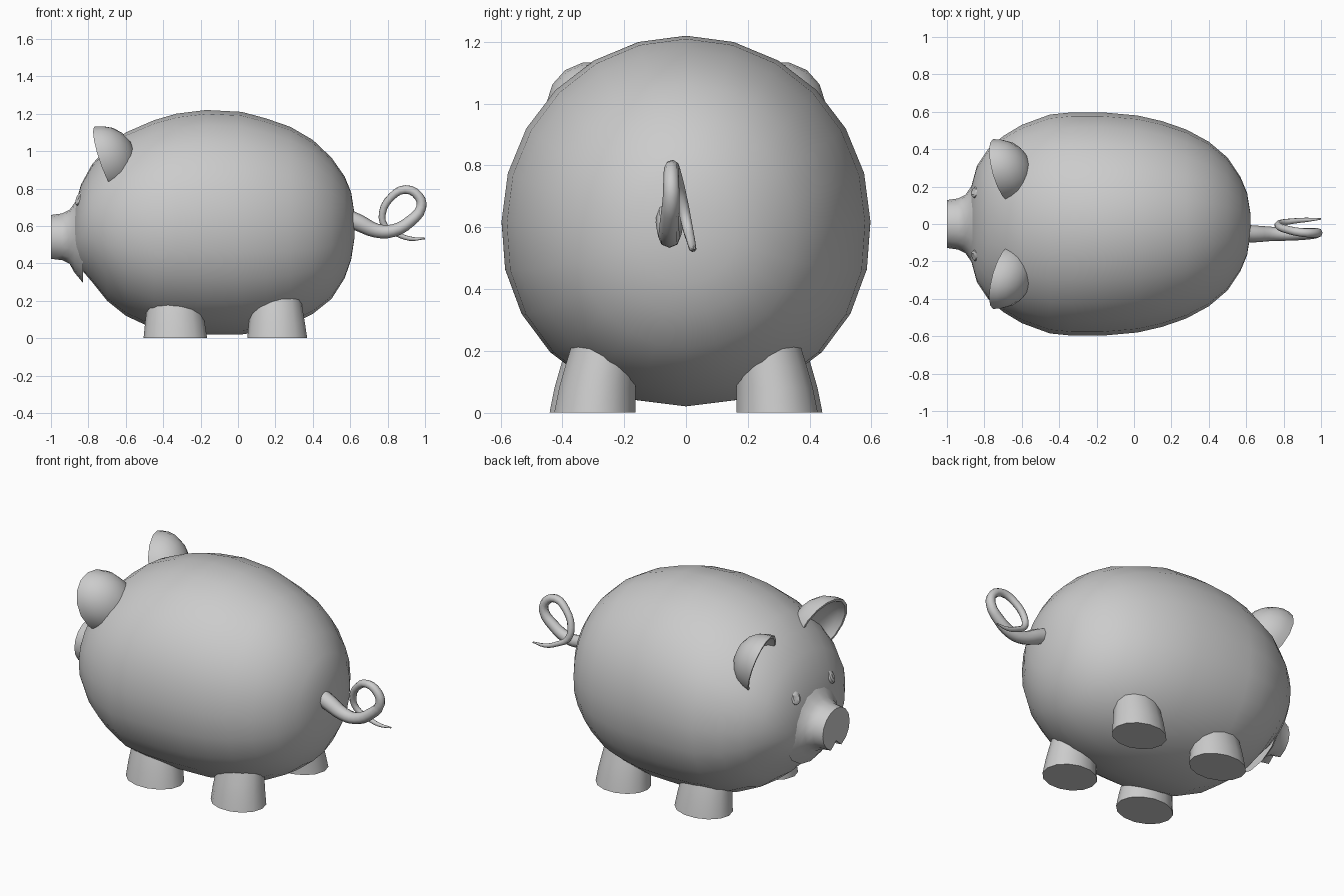
import bpy, bmesh
from math import sin, cos, pi, radians
from mathutils import Vector

if "Cube" in bpy.data.objects:
    bpy.data.objects.remove(bpy.data.objects["Cube"])


def loft(name, rings, angle=40):
    """Skin a list of equal-length point rings and cap both ends."""
    bm = bmesh.new()
    vs = [[bm.verts.new(p) for p in r] for r in rings]
    n = len(vs[0])
    for a, b in zip(vs, vs[1:]):
        for i in range(n):
            j = (i + 1) % n
            bm.faces.new((a[i], a[j], b[j], b[i]))
    bm.faces.new(vs[0])
    bm.faces.new(vs[-1])
    bmesh.ops.recalc_face_normals(bm, faces=bm.faces)
    me = bpy.data.meshes.new(name)
    bm.to_mesh(me)
    bm.free()
    ob = bpy.data.objects.new(name, me)
    bpy.context.collection.objects.link(ob)
    bpy.ops.object.select_all(action='DESELECT')
    bpy.context.view_layer.objects.active = ob
    ob.select_set(True)
    bpy.ops.object.shade_smooth_by_angle(angle=radians(angle))
    return ob


def angles(n):
    return [2 * pi * i / n for i in range(n)]


# Body: stations along x as (x, top z, bottom z, half width)
stations = [(-.885, .62, .48, .08), (-.87, .71, .42, .2), (-.84, .82, .37, .31),
            (-.78, .93, .30, .40), (-.70, 1.02, .20, .47), (-.60, 1.10, .12, .53),
            (-.45, 1.165, .05, .585), (-.33, 1.20, .03, .597), (-.17, 1.22, .02, .597),
            (.02, 1.21, .02, .58), (.15, 1.175, .04, .55), (.28, 1.13, .07, .505),
            (.40, 1.06, .13, .44), (.50, .965, .21, .355), (.57, .865, .32, .25),
            (.605, .78, .42, .165), (.622, .67, .53, .06)]
body = []
for x, t, b, w in stations:
    body.append([(x, w * cos(a) * (1 + .06 * max(0, -sin(a))),
                  (t + b) / 2 + (t - b) / 2 * sin(a)) for a in angles(24)])
loft("body", body, 60)

# Snout: flared into the face, with a groove underneath
snout = []
for x, r, groove in [(-.83, .24, 0), (-.875, .185, 0), (-.90, .15, .01),
                     (-.94, .13, .03), (-1.0, .122, .05)]:
    ring = []
    for i, a in enumerate(angles(16)):
        q = r - (groove if i == 12 else 0)
        ring.append((x, q * cos(a) * 1.05, .537 + q * sin(a)))
    snout.append(ring)
loft("snout", snout)

# Lower lip
loft("lower_lip", [[(-.84 + .032 * cos(p) * cos(a), .09 * sin(p),
                     .39 + .03 * cos(p) * sin(a)) for a in angles(8)]
                   for p in [radians(d) for d in (-85, -60, -30, 0, 30, 60, 85)]])

for side, label in ((1, "left"), (-1, "right")):
    # Ear: rounded shell with a hollow facing forward
    c = Vector((-.705, .285 * side, .955))
    across = Vector((0, .81 * side, -.58)) * .165
    out = Vector((-.07, .105 * side, .15))
    back = Vector((.15, .02 * side, .04))
    rings = []
    for r, d in [(.1, 1), (.4, .93), (.65, .77), (.85, .53), (.96, .25), (1, 0),
                 (.92, 0), (.8, .2), (.55, .38), (.1, .48)]:
        rings.append([c + back * d + (across * cos(a) + out * sin(a)) * r
                      for a in angles(16)])
    loft(label + "_ear", rings)

    # Eye
    eye = Vector((-.846, .17 * side, .745))
    nrm = Vector((-.85, .35 * side, .4)).normalized()
    u = nrm.cross(Vector((0, 0, 1))).normalized()
    v = u.cross(nrm)
    loft(label + "_eye", [[eye + nrm * h + (u * cos(a) * .8 + v * sin(a)) * r
                           for a in angles(10)]
                          for r, h in [(.042, -.02), (.038, .006), (.024, .014), (.006, .012)]])

    # Legs: stubby tapered posts with a small flare where they meet the body
    for part, cx, cy, rx in (("front", -.335, .31, .17), ("back", .21, .295, .16)):
        leg = []
        for z, s, lean in [(0, 1, 0), (.08, .94, -.008), (.15, .88, -.02),
                           (.20, .84, -.03), (.30, .75, -.05)]:
            leg.append([(cx - .03 * z + rx * s * cos(a),
                         side * (cy + lean) + .135 * s * sin(a), z)
                        for a in angles(14)])
        loft(label + "_" + part + "_leg", leg)

# Curly tail: tapered tube along a looping path (x, y, z, radius)
path = [(.58, -.05, .645, .047), (.65, -.053, .615, .045), (.74, -.053, .575, .038),
        (.83, -.055, .575, .034), (.92, -.053, .625, .031), (.98, -.048, .70, .027),
        (.965, -.048, .76, .025), (.895, -.045, .795, .023), (.82, -.03, .755, .021),
        (.772, -.01, .67, .02), (.785, .005, .60, .018), (.845, .015, .56, .015),
        (.92, .022, .532, .012), (1.0, .027, .533, .004)]
cu = bpy.data.curves.new("tail", 'CURVE')
cu.dimensions = '3D'
cu.bevel_depth = 1
cu.bevel_resolution = 2
cu.resolution_u = 3
cu.use_fill_caps = True
sp = cu.splines.new('BEZIER')
sp.bezier_points.add(len(path) - 1)
for bp, (x, y, z, r) in zip(sp.bezier_points, path):
    bp.co = (x, y, z)
    bp.radius = r
    bp.handle_left_type = bp.handle_right_type = 'AUTO'
tail = bpy.data.objects.new("tail", cu)
bpy.context.collection.objects.link(tail)
